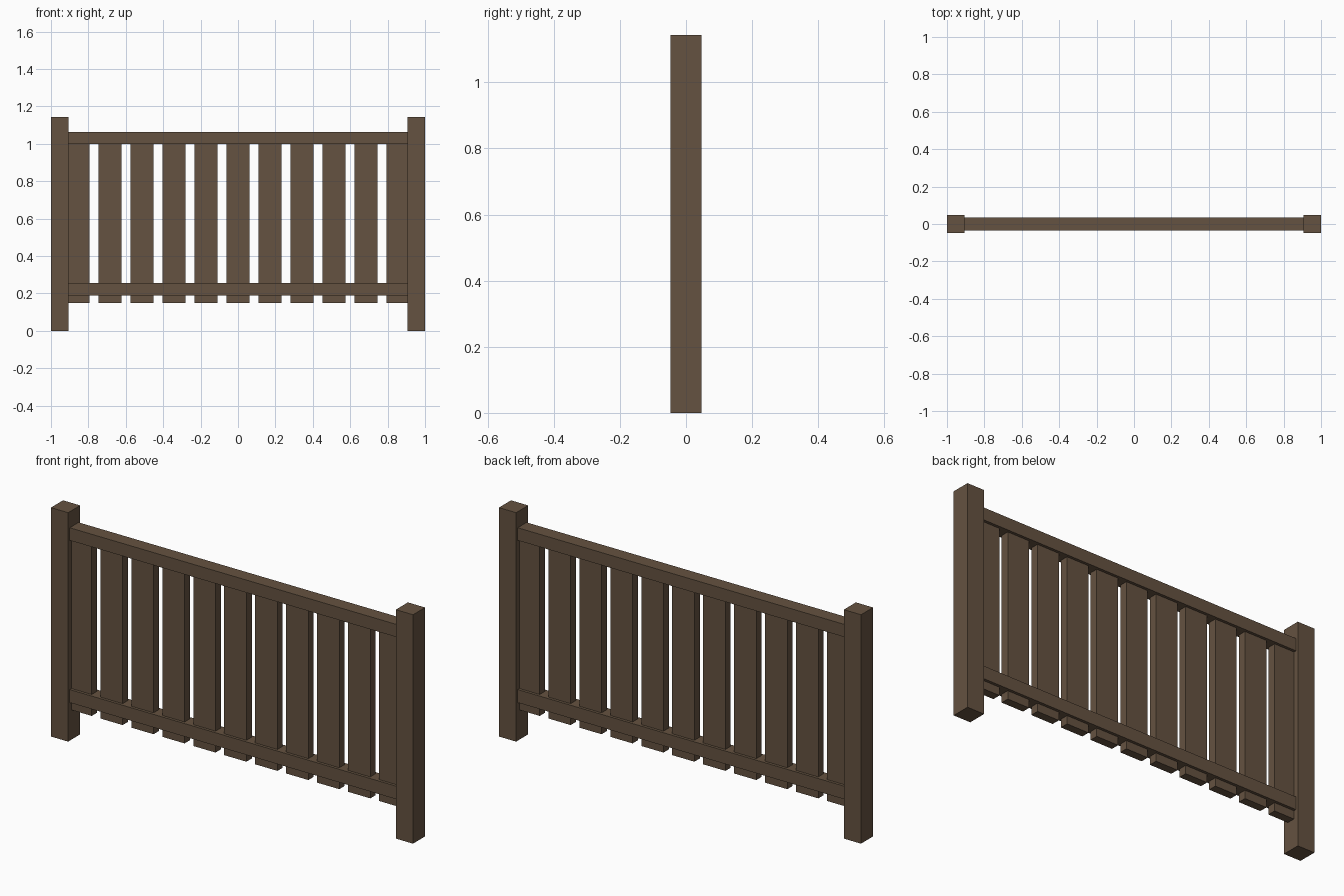
import bpy

if "Cube" in bpy.data.objects:
    bpy.data.objects.remove(bpy.data.objects["Cube"])

wood = bpy.data.materials.new("dark_wood")
wood.diffuse_color = (0.13, 0.085, 0.052, 1)
wood.use_nodes = True
wood.node_tree.nodes["Principled BSDF"].inputs["Base Color"].default_value = wood.diffuse_color


def box(name, x, z0, z1, width, depth):
    bpy.ops.mesh.primitive_cube_add(size=1, location=(x, 0, (z0 + z1) / 2))
    ob = bpy.context.object
    ob.name = name
    ob.scale = (width, depth, z1 - z0)
    bpy.ops.object.transform_apply(location=False, rotation=False, scale=True)
    ob.data.materials.append(wood)
    return ob


# End posts
for side, label in ((-1, "left"), (1, "right")):
    box(f"{label}_post", side * 0.9525, 0, 1.143, 0.095, 0.095)

# Horizontal rails
box("top_rail", 0, 1.0, 1.063, 1.82, 0.07)
box("bottom_rail", 0, 0.19, 0.255, 1.82, 0.07)

# Vertical slats, passing through the bottom rail
for i in range(11):
    box(f"slat_{i + 1}", (i - 5) * 0.171, 0.148, 1.01, 0.123, 0.042)
